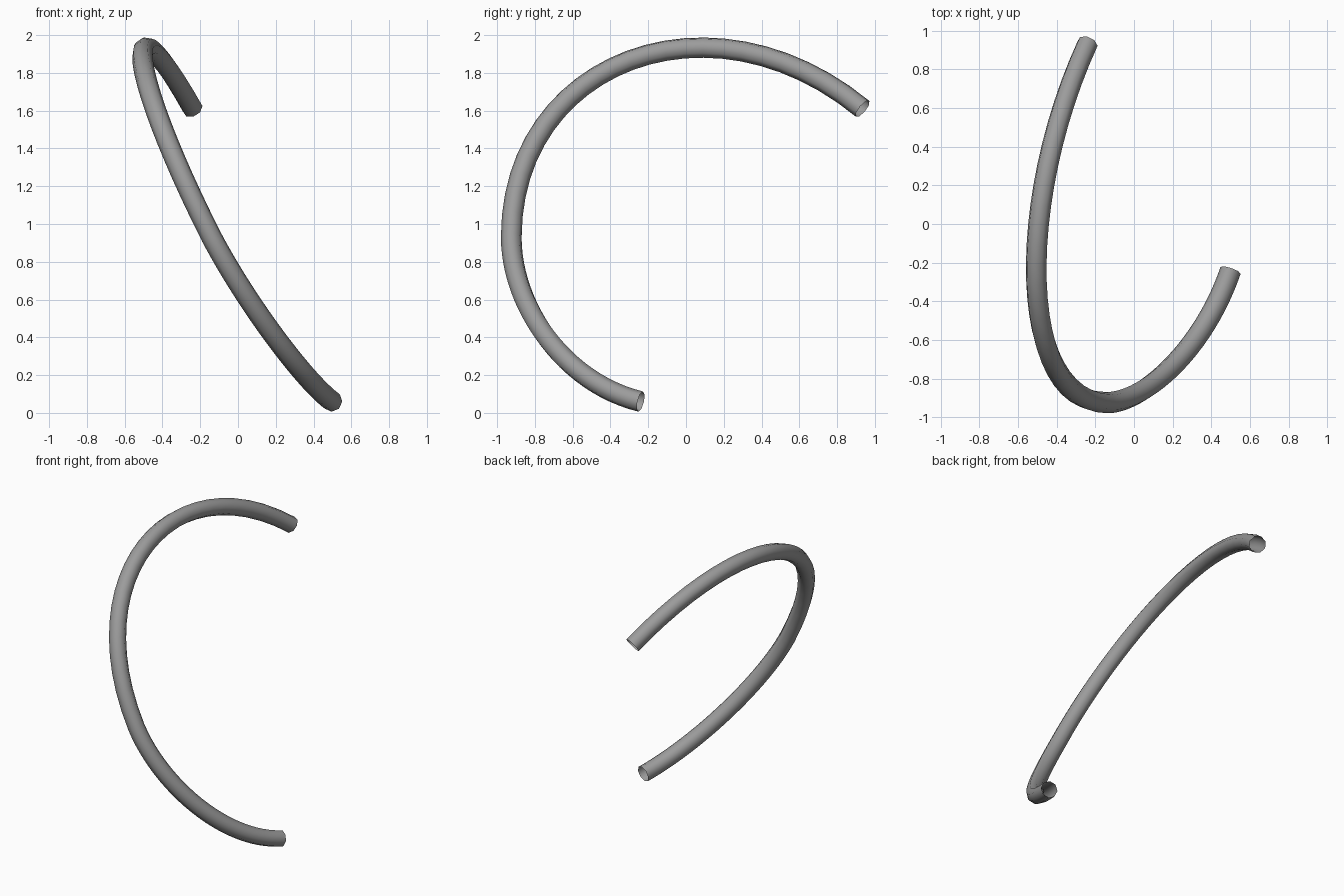
import bpy
from mathutils import Vector

cube = bpy.data.objects.get("Cube")
if cube:
    bpy.data.objects.remove(cube, do_unlink=True)

# Plain grey material
grey = bpy.data.materials.new("mid_grey")
grey.use_nodes = True
colour = (0.33, 0.33, 0.33, 1)
grey.diffuse_color = colour
grey.node_tree.nodes["Principled BSDF"].inputs["Base Color"].default_value = colour

# Path of the tube: (point, handle before, handle after)
knots = [
    ((0.50, -0.24, 0.06), (0.64, 0.17, -0.04), (0.36, -0.65, 0.16)),
    ((-0.14, -0.925, 0.93), (0.05, -0.925, 0.57), (-0.61, -0.925, 1.86)),
    ((-0.24, 0.935, 1.61), (-0.61, 0.13, 2.27), (0.1, 1.7, 0.9)),
]
curve = bpy.data.curves.new("bent_tube", "CURVE")
curve.dimensions = "3D"
curve.resolution_u = 24
curve.bevel_depth = 0.055
curve.bevel_resolution = 2
curve.use_fill_caps = False
spline = curve.splines.new("BEZIER")
spline.bezier_points.add(len(knots) - 1)
for point, (co, before, after) in zip(spline.bezier_points, knots):
    point.handle_left_type = point.handle_right_type = "FREE"
    point.co, point.handle_left, point.handle_right = map(Vector, (co, before, after))

# Open-ended round tube as a smooth mesh
tube = bpy.data.objects.new("bent_tube", curve)
bpy.context.collection.objects.link(tube)
bpy.context.view_layer.objects.active = tube
tube.select_set(True)
bpy.ops.object.convert(target="MESH")
tube = bpy.context.object
tube.data.materials.clear()
tube.data.materials.append(grey)
bpy.ops.object.shade_smooth()
